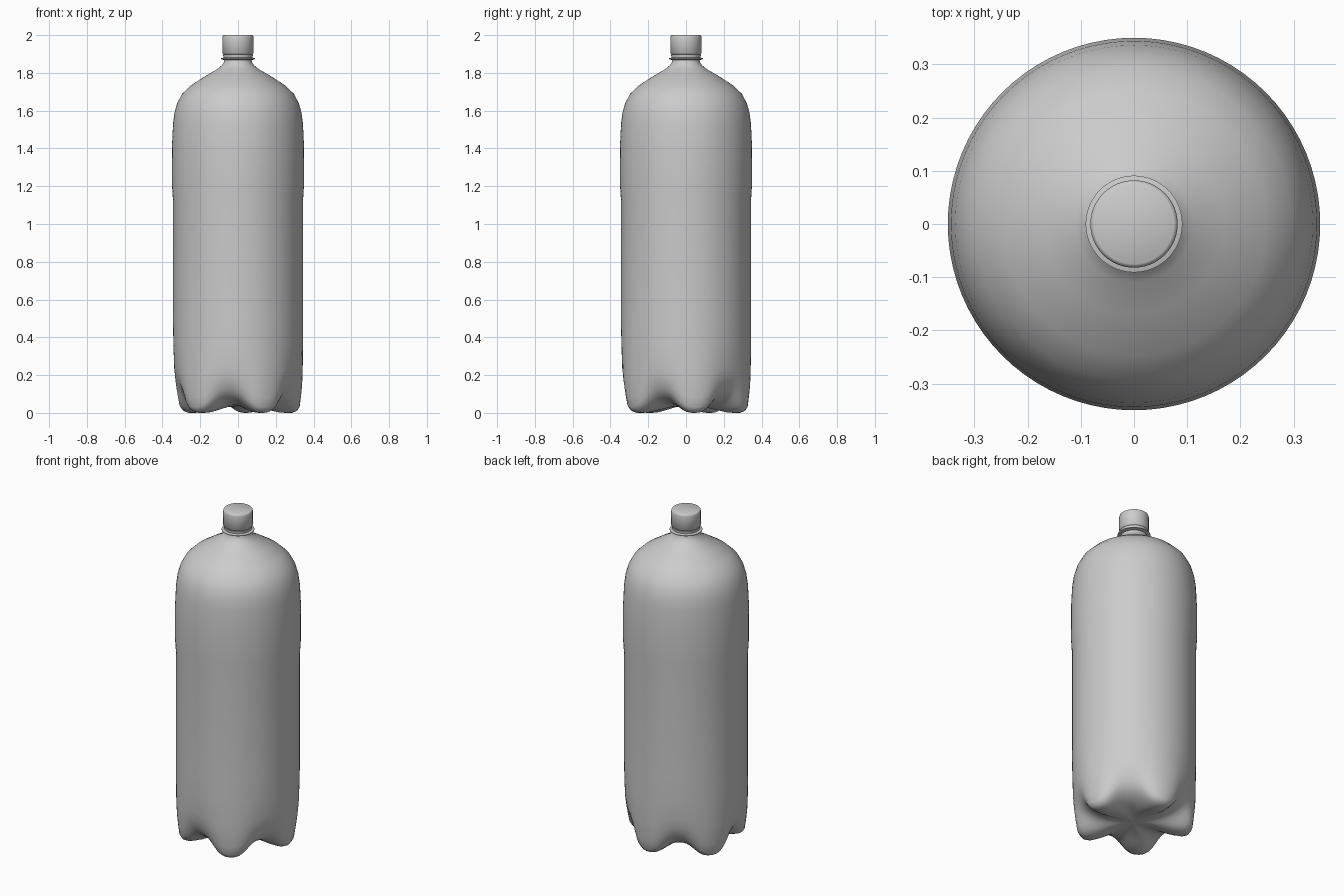
import bpy, bmesh, math

if "Cube" in bpy.data.objects:
    bpy.data.objects.remove(bpy.data.objects["Cube"])


def lathe(name, rings, sides, angle):
    """Skin a stack of rings; each ring is a function angle -> (radius, z)."""
    bm = bmesh.new()
    loops = []
    for ring in rings:
        loop = []
        for i in range(sides):
            a = 2 * math.pi * i / sides
            r, z = ring(a)
            loop.append(bm.verts.new((r * math.cos(a), r * math.sin(a), z)))
        loops.append(loop)
    for lo, hi in zip(loops, loops[1:]):
        for i in range(sides):
            j = (i + 1) % sides
            bm.faces.new((lo[i], lo[j], hi[j], hi[i]))
    bm.faces.new(loops[0][::-1])
    bm.faces.new(loops[-1])
    bmesh.ops.recalc_face_normals(bm, faces=bm.faces)
    mesh = bpy.data.meshes.new(name)
    bm.to_mesh(mesh)
    bm.free()
    ob = bpy.data.objects.new(name, mesh)
    bpy.context.collection.objects.link(ob)
    bpy.ops.object.select_all(action='DESELECT')
    ob.select_set(True)
    bpy.context.view_layer.objects.active = ob
    bpy.ops.object.shade_smooth_by_angle(angle=math.radians(angle))
    return ob


def plain(r, z):
    return lambda a: (r, z)


def lobed(foot, valley):
    """Ring that swings between a foot point and a valley point five times."""
    def ring(a):
        w = 0.5 + 0.5 * math.cos(5 * (a - math.radians(9)))
        w = 0.5 * w + 0.5 * w * w * (3 - 2 * w)
        return tuple(v + (f - v) * w for f, v in zip(foot, valley))
    return ring


# Bottle body: five-footed base, straight wall, rounded shoulder, neck
base = [((0.02, 0.035), (0.02, 0.035)), ((0.10, 0.030), (0.09, 0.037)),
        ((0.17, 0.014), (0.15, 0.042)), ((0.22, 0.003), (0.20, 0.052)),
        ((0.255, 0.0), (0.235, 0.066)), ((0.29, 0.0), (0.262, 0.082)),
        ((0.315, 0.01), (0.285, 0.102)), ((0.328, 0.03), (0.303, 0.127)),
        ((0.334, 0.08), (0.319, 0.16)), ((0.340, 0.14), (0.329, 0.195)),
        ((0.343, 0.20), (0.337, 0.25)), ((0.344, 0.36), (0.342, 0.36))]
wall = [(0.344, 0.5), (0.344, 1.12), (0.349, 1.2), (0.35, 1.4), (0.344, 1.53),
        (0.336, 1.59), (0.322, 1.64), (0.295, 1.69), (0.248, 1.735),
        (0.17, 1.785), (0.11, 1.82), (0.083, 1.842), (0.073, 1.86),
        (0.071, 1.92)]
lathe("bottle_body", [lobed(f, v) for f, v in base] + [plain(*p) for p in wall],
      80, 60)

# Neck support flange and tamper ring
lathe("neck_flange", [plain(0.073, 1.868), plain(0.091, 1.873),
                      plain(0.091, 1.877), plain(0.073, 1.882)], 48, 30)
lathe("tamper_ring", [plain(0.077, 1.882), plain(0.079, 1.897)], 48, 30)

# Screw cap
lathe("cap", [plain(0.076, 1.898), plain(0.082, 1.904), plain(0.082, 1.99),
              plain(0.080, 1.997), plain(0.075, 2.0)], 48, 60)
